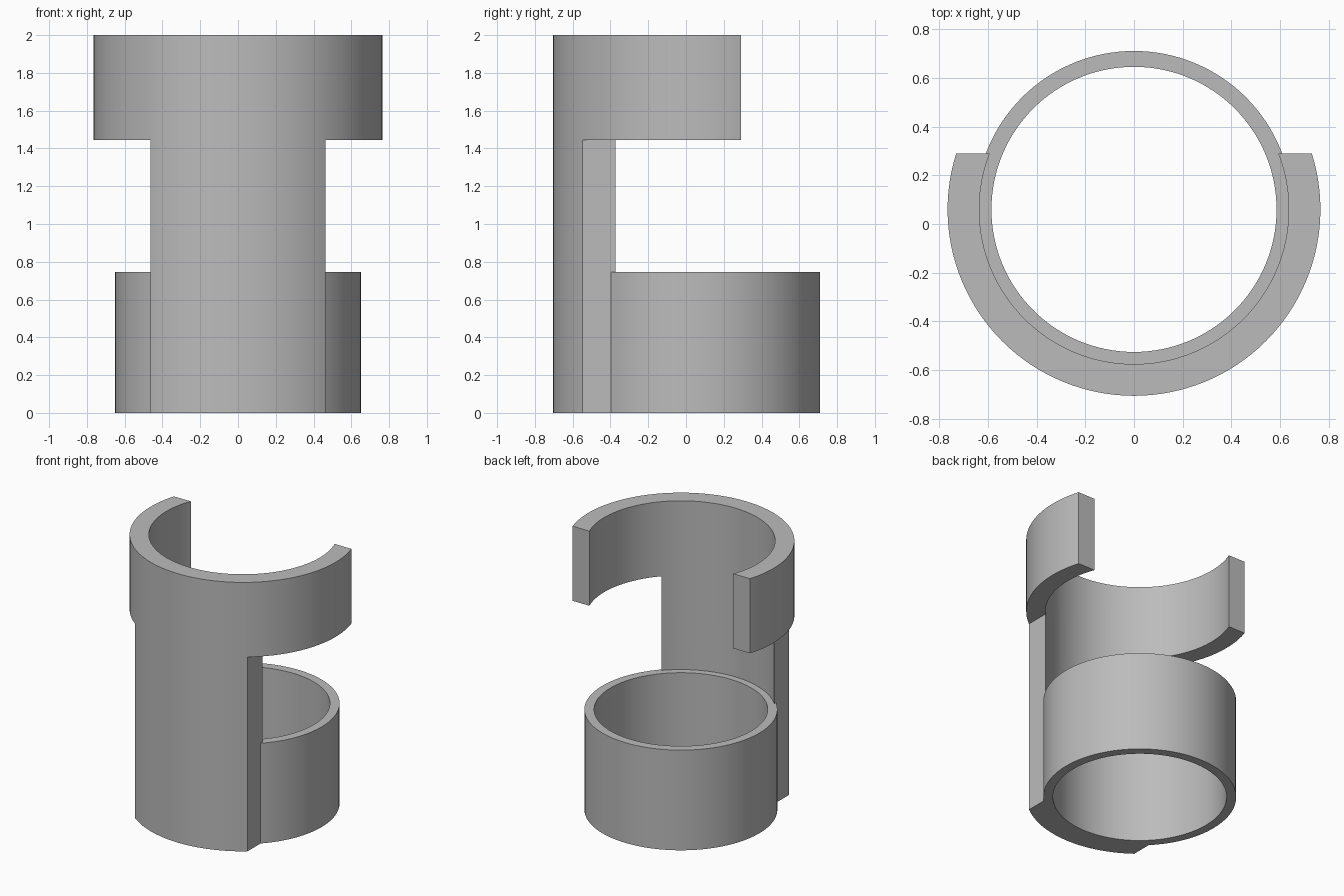
import bpy
import bmesh
from math import cos, sin, tau, radians

CENTRE_Y = 0.06      # shared axis of both rings
SEGMENTS = 128

cube = bpy.data.objects.get("Cube")
if cube:
    bpy.data.objects.remove(cube, do_unlink=True)

grey = bpy.data.materials.new("plain grey")
grey.use_nodes = True
colour = (0.5, 0.5, 0.5, 1)
grey.diffuse_color = colour
grey.node_tree.nodes["Principled BSDF"].inputs["Base Color"].default_value = colour


def add_object(name, bm):
    bmesh.ops.recalc_face_normals(bm, faces=bm.faces)
    mesh = bpy.data.meshes.new(name)
    bm.to_mesh(mesh)
    bm.free()
    mesh.materials.append(grey)
    obj = bpy.data.objects.new(name, mesh)
    bpy.context.collection.objects.link(obj)
    return obj


def tube(name, inner, outer, bottom, top):
    """Upright tube: a rectangular section swept around the axis."""
    bm = bmesh.new()
    section = ((inner, bottom), (outer, bottom), (outer, top), (inner, top))
    rings = []
    for i in range(SEGMENTS):
        a = tau * i / SEGMENTS
        rings.append([bm.verts.new((r * cos(a), CENTRE_Y + r * sin(a), z))
                      for r, z in section])
    for i, ring in enumerate(rings):
        following = rings[(i + 1) % SEGMENTS]
        for j in range(4):
            k = (j + 1) % 4
            bm.faces.new((ring[j], following[j], following[k], ring[k]))
    return add_object(name, bm)


def box(name, low, high):
    bm = bmesh.new()
    bmesh.ops.create_cube(bm, size=1)
    for v in bm.verts:
        v.co = [h if c > 0 else l for c, l, h in zip(v.co, low, high)]
    return add_object(name, bm)


def combine(target, other, operation):
    """Apply a boolean and discard the second object."""
    mod = target.modifiers.new("boolean", "BOOLEAN")
    mod.operation = operation
    mod.solver = "EXACT"
    mod.object = other
    bpy.context.view_layer.objects.active = target
    bpy.ops.object.modifier_apply(modifier=mod.name)
    bpy.data.objects.remove(other, do_unlink=True)


# Open collar and spine, carved from one tall tube
holder = tube("collar_and_spine_with_ring", 0.635, 0.765, 0, 2)
combine(holder, box("back_opening", (-1, 0.29, -1), (1, 1, 3)), "DIFFERENCE")
combine(holder, box("left_cutter", (0.463, -1, -1), (1, 1, 1.445)), "DIFFERENCE")
combine(holder, box("right_cutter", (-1, -1, -1), (-0.463, 1, 1.445)), "DIFFERENCE")

# Closed lower ring, fused to the spine
combine(holder, tube("lower_ring", 0.585, 0.65, 0, 0.745), "UNION")

# Smooth curved walls with crisp edges
bpy.ops.object.select_all(action="DESELECT")
holder.select_set(True)
bpy.context.view_layer.objects.active = holder
bpy.ops.object.shade_smooth_by_angle(angle=radians(30))
